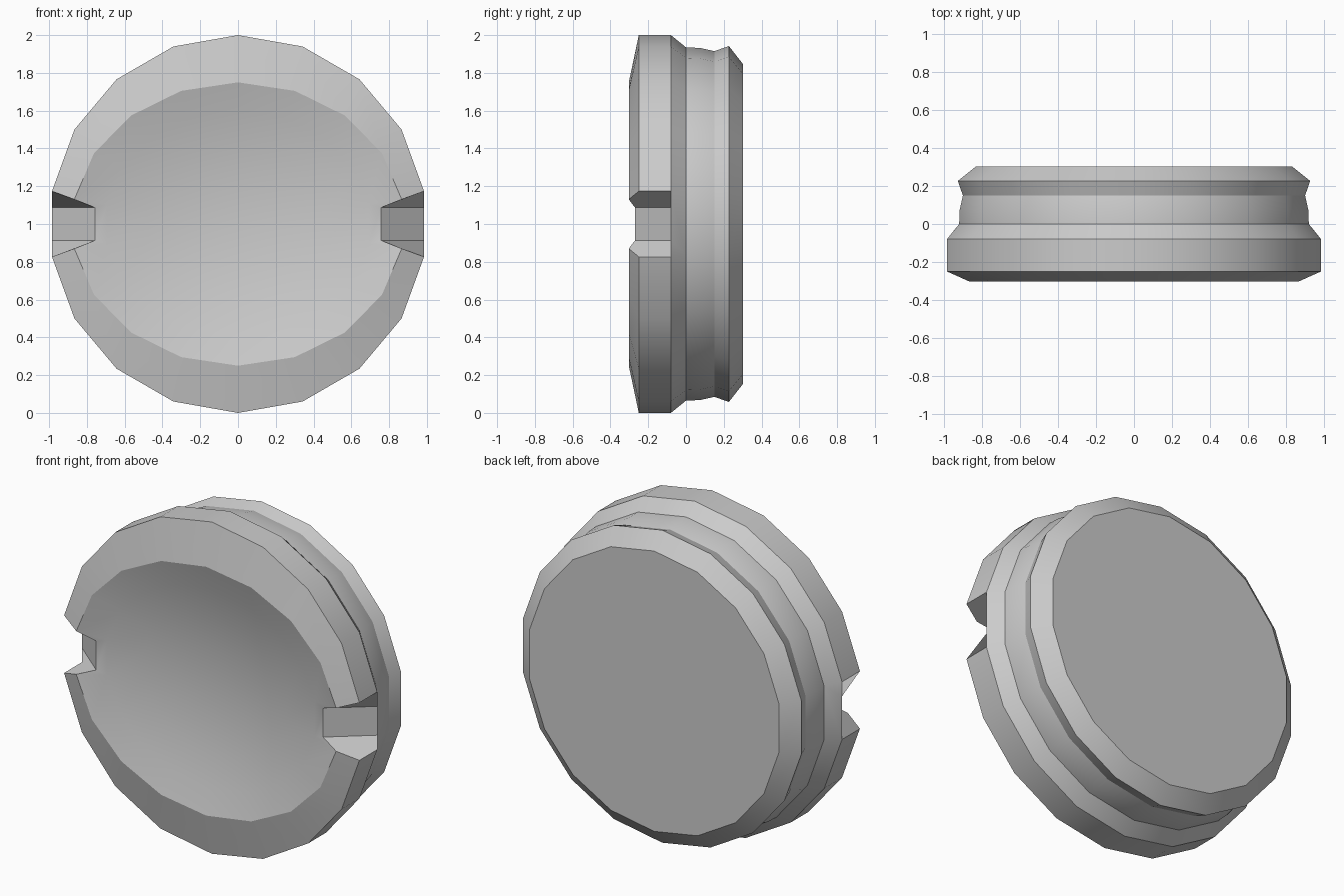
import bpy, bmesh, math

if "Cube" in bpy.data.objects:
    bpy.data.objects.remove(bpy.data.objects["Cube"])

SIDES = 18
DEPTH = 0.12          # depth of the shallow front dish
RIM_X, RIM_Z = 0.88, 0.75

bm = bmesh.new()


def ring(y, rx, rz):
    # vertices start 10 degrees above +x so two facets face exactly sideways
    out = []
    for k in range(SIDES):
        a = math.radians(10 + 20 * k)
        out.append(bm.verts.new((rx * math.cos(a), y, 1 + rz * math.sin(a))))
    return out


# concave front dish, oval
dish = [ring(-0.303 + DEPTH * (1 - t * t), RIM_X * t, RIM_Z * t)
        for t in (0.3, 0.55, 0.8, 1.0)]
# outside profile: (y, radius), front to back
profile = [(-0.25, 1.0), (-0.08, 1.0), (0.0, 0.935), (0.075, 0.932),
           (0.15, 0.915), (0.227, 0.942), (0.303, 0.845)]
rings = dish + [ring(y, r, r) for y, r in profile]

NOTCHED = {SIDES - 1: 1, SIDES // 2 - 1: -1}   # facet index -> side sign
SEAT = 2                                       # ring just inside the rim

for i in range(len(rings) - 1):
    a, b = rings[i], rings[i + 1]
    for k in range(SIDES):
        n = (k + 1) % SIDES
        if k in NOTCHED and SEAT <= i <= SEAT + 3:
            continue
        bm.faces.new((a[k], a[n], b[n], b[k]))

# sloping notch on each side of the rim
for k, sx in NOTCHED.items():
    n = (k + 1) % SIDES
    f, rim, front, back, groove = rings[SEAT:SEAT + 5]
    inner, outer = {}, {}
    for v in (k, n):
        s = 1 if rim[v].co.z > 1 else -1
        inner[v] = bm.verts.new((sx * 0.757, -0.27, 1 + s * 0.087))
        outer[v] = bm.verts.new((sx * 0.985, -0.08, 1 + s * 0.087))
        bm.faces.new((f[v], inner[v], rim[v]))
        bm.faces.new((rim[v], front[v], back[v], outer[v], inner[v]))
    bm.faces.new((f[k], f[n], inner[n], inner[k]))
    bm.faces.new((inner[k], inner[n], outer[n], outer[k]))
    bm.faces.new((back[k], outer[k], outer[n], back[n], groove[n], groove[k]))

# dish centre and flat back
centre = bm.verts.new((0, -0.303 + DEPTH, 1))
for k in range(SIDES):
    bm.faces.new((centre, rings[0][k], rings[0][(k + 1) % SIDES]))
bm.faces.new(rings[-1])

bmesh.ops.recalc_face_normals(bm, faces=bm.faces[:])
mesh = bpy.data.meshes.new("grooved_disc")
bm.to_mesh(mesh)
bm.free()
disc = bpy.data.objects.new("grooved_disc", mesh)
bpy.context.collection.objects.link(disc)
bpy.context.view_layer.objects.active = disc
disc.select_set(True)
bpy.ops.object.shade_smooth_by_angle(angle=math.radians(25))
